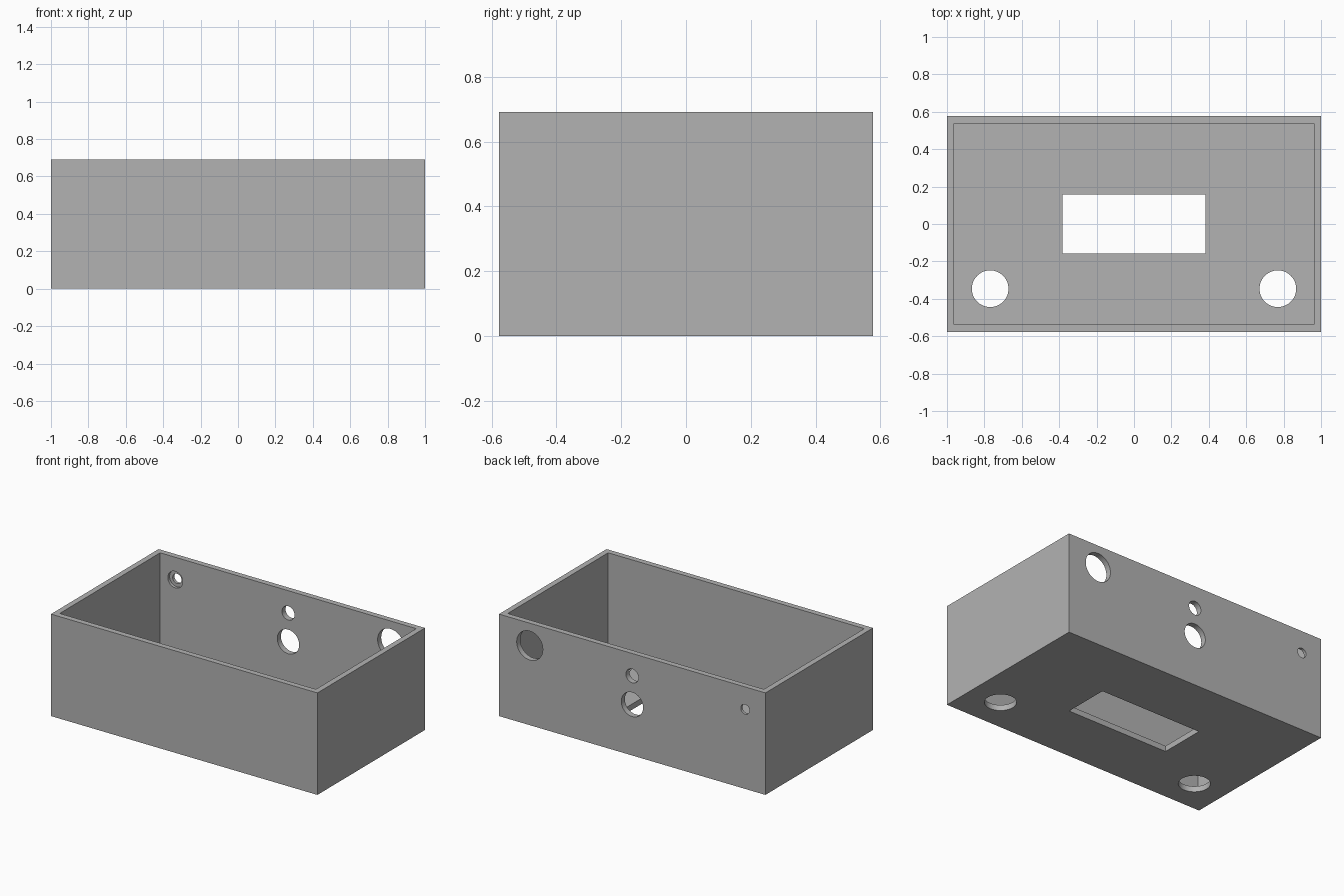
import bpy
import math

if "Cube" in bpy.data.objects:
    bpy.data.objects.remove(bpy.data.objects["Cube"], do_unlink=True)

LENGTH, DEPTH, HEIGHT, WALL = 2.0, 1.154, 0.692, 0.0385
BACK = DEPTH / 2 - WALL / 2  # middle of the back wall

grey = bpy.data.materials.new("plain_grey")
grey.use_nodes = True
grey.diffuse_color = (0.45, 0.45, 0.45, 1)
grey.node_tree.nodes["Principled BSDF"].inputs["Base Color"].default_value = (0.45, 0.45, 0.45, 1)


def block(name, size, center):
    bpy.ops.mesh.primitive_cube_add(size=1, location=center)
    obj = bpy.context.object
    obj.name = name
    obj.scale = size
    bpy.ops.object.transform_apply(location=True, rotation=False, scale=True)
    obj.data.materials.append(grey)
    return obj


def drill(name, radius, center, length=WALL * 3, through_back=False):
    tilt = math.pi / 2 if through_back else 0
    bpy.ops.mesh.primitive_cylinder_add(vertices=64, radius=radius, depth=length,
                                        location=center, rotation=(tilt, 0, 0))
    obj = bpy.context.object
    obj.name = name
    obj.data.materials.append(grey)
    return obj


# Open-topped enclosure and its cavity
case = block("enclosure", (LENGTH, DEPTH, HEIGHT), (0, 0, HEIGHT / 2))
cutters = [block("cavity", (LENGTH - 2 * WALL, DEPTH - 2 * WALL, HEIGHT), (0, 0, HEIGHT / 2 + WALL))]

# Floor: display window and two round holes
cutters.append(block("display_window", (0.765, 0.315, WALL * 3), (0, 0, WALL / 2)))
for x in (-0.769, 0.769):
    cutters.append(drill("floor_hole", 0.098, (x, -0.346, WALL / 2)))

# Back wall: round holes given as x, z, radius
for x, z, r in ((0.769, 0.54, 0.098), (0, 0.54, 0.047), (0, 0.346, 0.082), (-0.848, 0.54, 0.033)):
    cutters.append(drill("back_hole", r, (x, BACK, z), through_back=True))

# Counterbore on the inner side of the smallest hole
cutters.append(drill("counterbore", 0.056, (-0.848, BACK - WALL / 2, 0.54), WALL, True))

# Cut everything out and drop the cutters
bpy.ops.object.select_all(action='DESELECT')
bpy.context.view_layer.objects.active = case
case.select_set(True)
for cutter in cutters:
    cutter.hide_render = True
    mod = case.modifiers.new(cutter.name, 'BOOLEAN')
    mod.operation = 'DIFFERENCE'
    mod.solver = 'EXACT'
    mod.object = cutter
    bpy.ops.object.modifier_apply(modifier=mod.name)
    bpy.data.objects.remove(cutter, do_unlink=True)

bpy.ops.object.shade_smooth_by_angle(angle=math.radians(30))
